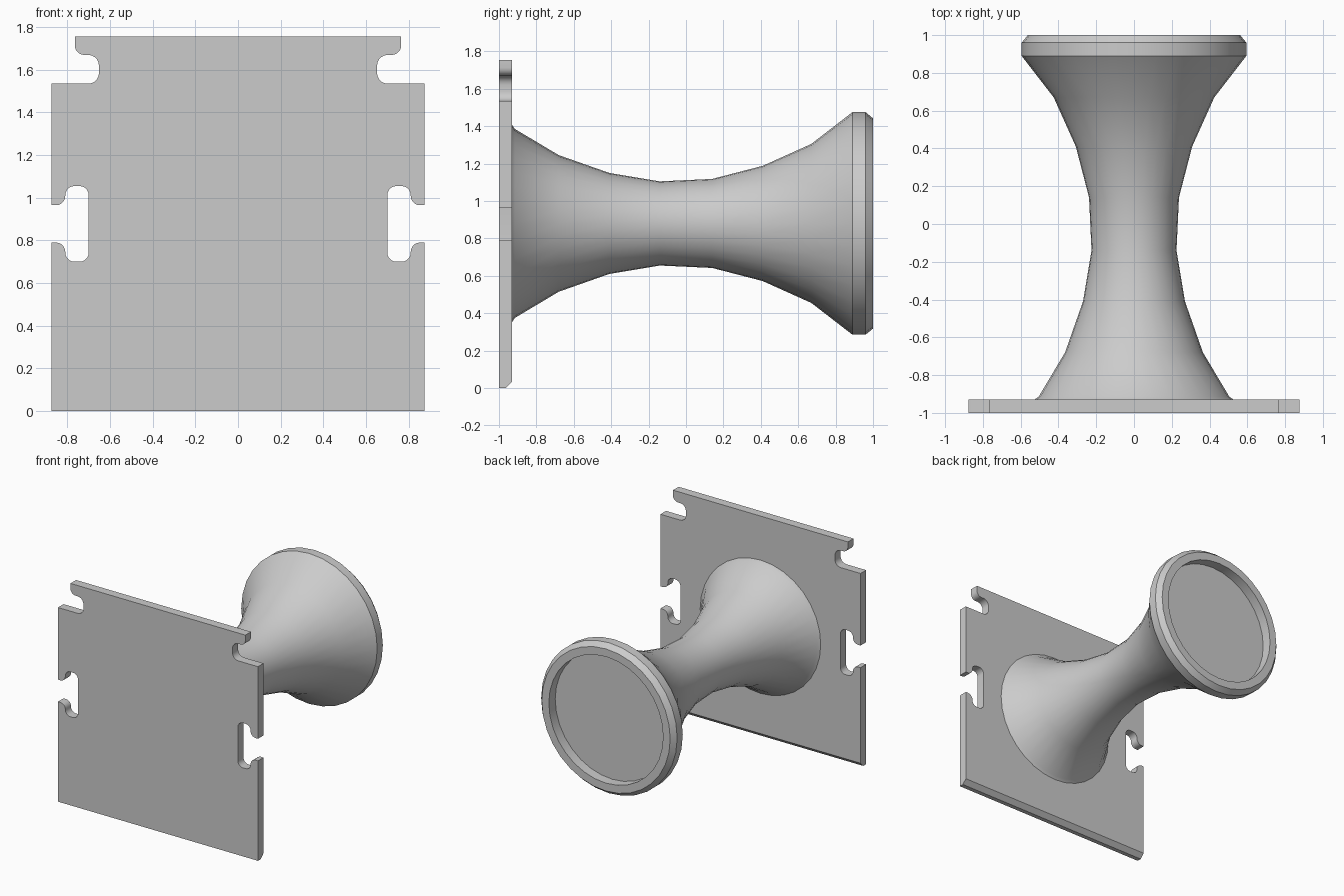
import bpy, bmesh, math
from mathutils import Vector

if "Cube" in bpy.data.objects:
    bpy.data.objects.remove(bpy.data.objects["Cube"])

grey = bpy.data.materials.new("light grey")
grey.diffuse_color = (0.6, 0.6, 0.6, 1)
grey.use_nodes = True
grey.node_tree.nodes["Principled BSDF"].inputs["Base Color"].default_value = grey.diffuse_color


def finish(bm, name, angle=30):
    bmesh.ops.recalc_face_normals(bm, faces=bm.faces)
    mesh = bpy.data.meshes.new(name)
    bm.to_mesh(mesh)
    bm.free()
    obj = bpy.data.objects.new(name, mesh)
    bpy.context.collection.objects.link(obj)
    mesh.materials.append(grey)
    bpy.ops.object.select_all(action='DESELECT')
    obj.select_set(True)
    bpy.context.view_layer.objects.active = obj
    bpy.ops.object.shade_smooth_by_angle(angle=math.radians(angle))
    return obj


def rounded(corners, steps=5):
    """Replace each (x, z, radius) right-angle corner by an arc."""
    pts = []
    for i, (x, z, r) in enumerate(corners):
        c = Vector((x, z))
        if r == 0:
            pts.append(c)
            continue
        a = (Vector(corners[i - 1][:2]) - c).normalized() * r
        b = (Vector(corners[i + 1][:2]) - c).normalized() * r
        for k in range(steps + 1):
            t = math.pi / 2 * k / steps
            pts.append(c + a * (1 - math.sin(t)) + b * (1 - math.cos(t)))
    return pts


# Mounting plate: right half outline with hook slots, mirrored to the left
right = rounded([
    (0.875, 0, 0), (0.875, 0.79, 0),
    (0.81, 0.79, 0.043), (0.81, 0.70, 0.043), (0.70, 0.70, 0.043),
    (0.70, 1.055, 0.043), (0.81, 1.055, 0.043), (0.81, 0.965, 0.043),
    (0.875, 0.965, 0), (0.875, 1.535, 0),
    (0.652, 1.535, 0.05), (0.652, 1.67, 0.05), (0.765, 1.67, 0.043),
    (0.765, 1.755, 0)])
outline = right + [Vector((-p.x, p.y)) for p in reversed(right)]
bm = bmesh.new()
front = bm.faces.new([bm.verts.new((p.x, -1, p.y)) for p in outline])
ext = bmesh.ops.extrude_face_region(bm, geom=[front], use_keep_orig=True)
moved = [g for g in ext["geom"] if isinstance(g, bmesh.types.BMVert)]
bmesh.ops.translate(bm, verts=moved, vec=(0, 0.07, 0))
# Chamfer along the bottom back edge
bottom = [e for e in bm.edges
          if all(v.co.z < 0.001 and v.co.y > -0.95 for v in e.verts)]
bmesh.ops.bevel(bm, geom=bottom, offset=0.035, segments=1, affect='EDGES')
finish(bm, "mounting_plate")

# Flared spool with chamfered rim and recessed end: (y, radius)
profile = [(-0.935, 0.535), (-0.915, 0.505), (-0.68, 0.365), (-0.41, 0.27),
           (-0.14, 0.225), (0.14, 0.238), (0.41, 0.308), (0.67, 0.425),
           (0.89, 0.595), (0.96, 0.595), (1.0, 0.562), (1.0, 0.50),
           (0.92, 0.50)]
SIDES, CENTRE_Z = 32, 0.88
bm = bmesh.new()
rings = []
for y, r in profile:
    rings.append([bm.verts.new((r * math.cos(2 * math.pi * k / SIDES), y,
                                CENTRE_Z + r * math.sin(2 * math.pi * k / SIDES)))
                  for k in range(SIDES)])
for lower, upper in zip(rings, rings[1:]):
    for k in range(SIDES):
        n = (k + 1) % SIDES
        bm.faces.new((lower[k], lower[n], upper[n], upper[k]))
bm.faces.new(rings[0])
bm.faces.new(rings[-1])
finish(bm, "flared_spool")
